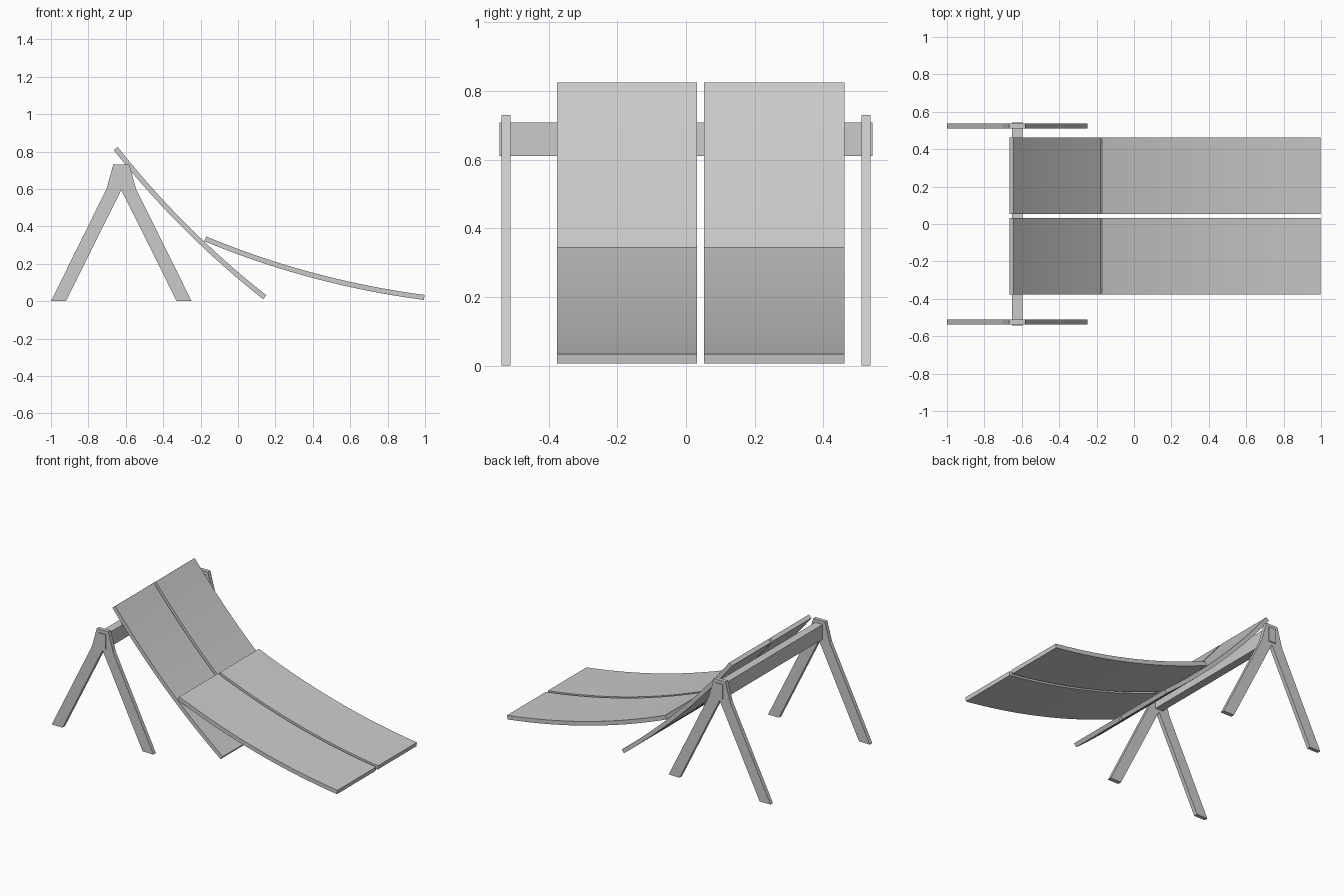
import bpy, bmesh, math
from mathutils import Vector

cube = bpy.data.objects.get("Cube")
if cube:
    bpy.data.objects.remove(cube, do_unlink=True)

GREY = (0.6, 0.6, 0.6, 1)
grey = bpy.data.materials.new("plain_grey")
grey.use_nodes = True
grey.diffuse_color = GREY
grey.node_tree.nodes["Principled BSDF"].inputs["Base Color"].default_value = GREY


def extrude_profile(name, profile, y0, y1):
    """Extrude an x-z outline from y0 to y1."""
    bm = bmesh.new()
    face = bm.faces.new([bm.verts.new((x, y0, z)) for x, z in profile])
    moved = bmesh.ops.extrude_face_region(bm, geom=[face])["geom"]
    verts = [v for v in moved if isinstance(v, bmesh.types.BMVert)]
    bmesh.ops.translate(bm, verts=verts, vec=(0, y1 - y0, 0))
    bmesh.ops.recalc_face_normals(bm, faces=bm.faces)
    mesh = bpy.data.meshes.new(name)
    bm.to_mesh(mesh)
    bm.free()
    mesh.materials.append(grey)
    obj = bpy.data.objects.new(name, mesh)
    bpy.context.collection.objects.link(obj)
    return obj


def arc_strip(start, end, sag, thickness, steps=20):
    """Outline of a bent board whose centre line sags below its chord."""
    a, b = Vector(start), Vector(end)
    chord = b - a
    down = Vector((chord.y, -chord.x)).normalized()
    radius = chord.length ** 2 / (8 * sag) + sag / 2
    half = math.asin(chord.length / 2 / radius)
    centre = (a + b) / 2 - down * (radius - sag)
    along = chord.normalized()

    def arc(r):
        angles = [half * (2 * i / steps - 1) for i in range(steps + 1)]
        return [centre + r * (along * math.sin(t) + down * math.cos(t)) for t in angles]

    return arc(radius - thickness / 2) + arc(radius + thickness / 2)[::-1]


# Bent boards: two backrests and two seats, side by side
boards = {
    "backrest": arc_strip((-0.654, 0.816), (0.143, 0.021), 0.033, 0.027),
    "seat": arc_strip((-0.175, 0.333), (0.996, 0.02), 0.04, 0.027),
}
for side, y0, y1 in (("right", -0.376, 0.032), ("left", 0.0525, 0.462)):
    for part, outline in boards.items():
        board = extrude_profile(f"{part}_{side}", outline, y0, y1)
        bpy.ops.object.select_all(action="DESELECT")
        board.select_set(True)
        bpy.context.view_layer.objects.active = board
        bpy.ops.object.shade_smooth_by_angle(angle=math.radians(30))

# A-shaped trestles at both ends of the beam
MID = -0.624
half_frame = [(0.043, 0.73), (0.079, 0.6), (0.376, 0), (0.296, 0)]
trestle = ([(MID + x, z) for x, z in half_frame] + [(MID, 0.595)]
           + [(MID - x, z) for x, z in reversed(half_frame)])
for name, y0 in (("trestle_front", -0.537), ("trestle_back", 0.511)):
    extrude_profile(name, trestle, y0, y0 + 0.026)

# Cross beam resting through the trestle heads
beam = [(MID + sx * 0.027, z) for sx, z in ((-1, 0.61), (1, 0.61), (1, 0.708), (-1, 0.708))]
extrude_profile("cross_beam", beam, -0.543, 0.543)
